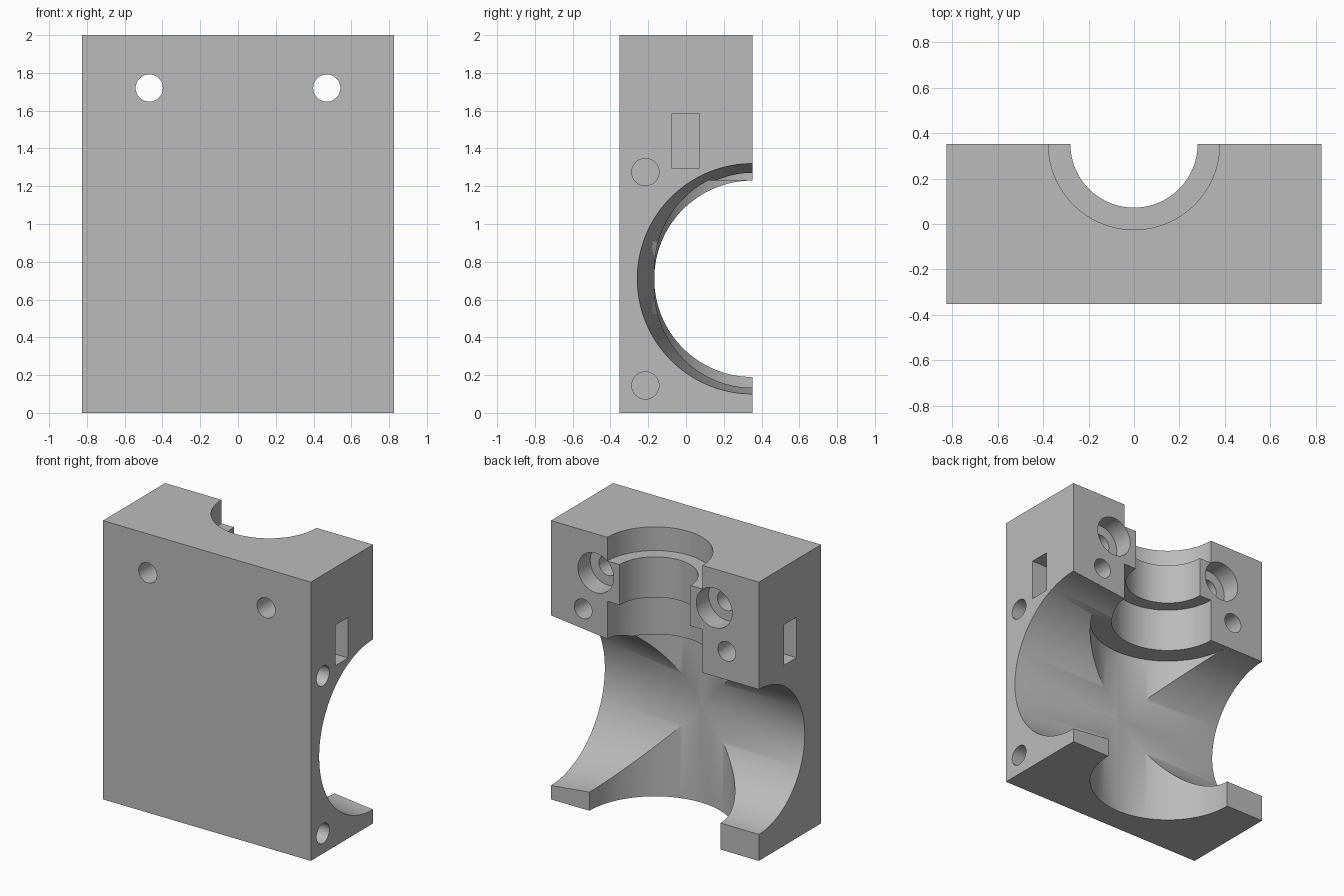
import bpy, bmesh, math
from mathutils import Matrix, Vector

cube = bpy.data.objects.get("Cube")
if cube:
    bpy.data.objects.remove(cube, do_unlink=True)

HALF_X, HALF_Y, HEIGHT = 0.825, 0.352, 2.0
BORE_R, BORE_Z, NECK_R = 0.52, 0.71, 0.377
OUT = 0.1  # how far cutters reach beyond the block

grey = bpy.data.materials.new("plain grey")
grey.use_nodes = True
grey.diffuse_color = (0.5, 0.5, 0.5, 1)
grey.node_tree.nodes["Principled BSDF"].inputs["Base Color"].default_value = (0.5, 0.5, 0.5, 1)


def finish(name, bm):
    bmesh.ops.recalc_face_normals(bm, faces=bm.faces)
    mesh = bpy.data.meshes.new(name)
    bm.to_mesh(mesh)
    bm.free()
    mesh.materials.append(grey)
    obj = bpy.data.objects.new(name, mesh)
    bpy.context.collection.objects.link(obj)
    return obj


def box(name, low, high):
    low, high = Vector(low), Vector(high)
    bm = bmesh.new()
    bmesh.ops.create_cube(bm, size=1)
    bmesh.ops.scale(bm, vec=high - low, verts=bm.verts)
    bmesh.ops.translate(bm, vec=(low + high) / 2, verts=bm.verts)
    return finish(name, bm)


def turned(name, profile, axis, origin, sides):
    """Solid of revolution; profile holds (radius, distance along axis)."""
    bm = bmesh.new()
    rings = []
    for r, d in profile:
        angles = [math.tau * i / sides for i in range(sides)]
        rings.append([bm.verts.new((r * math.cos(a), r * math.sin(a), d)) for a in angles])
    for a, b in zip(rings, rings[1:]):
        for i in range(sides):
            j = (i + 1) % sides
            bm.faces.new((a[i], a[j], b[j], b[i]))
    bm.faces.new(rings[0])
    bm.faces.new(rings[-1])
    turn = Vector((0, 0, 1)).rotation_difference(Vector(axis)).to_matrix().to_4x4()
    bm.transform(Matrix.Translation(origin) @ turn)
    return finish(name, bm)


block = box("clamp_block", (-HALF_X, -HALF_Y, 0), (HALF_X, HALF_Y, HEIGHT))
cutters = []

# Cross bore: straight on one side, flaring on the other
flare = 0.09 / HALF_X
cutters.append(turned("cross_bore", [
    (BORE_R, -HALF_X - OUT), (BORE_R, 0), (BORE_R + flare * (HALF_X + OUT), HALF_X + OUT),
], (1, 0, 0), (0, HALF_Y, BORE_Z), 128))

# Upright bore with stepped neck
cutters.append(turned("upright_bore", [
    (BORE_R, -OUT), (BORE_R, 1.229), (NECK_R, 1.229), (NECK_R, 1.54),
    (0.28, 1.54), (0.28, 1.83), (NECK_R, 1.83), (NECK_R, HEIGHT + OUT),
], (0, 0, 1), (0, HALF_Y, 0), 128))

for side in (-1, 1):
    # Counterbored through holes
    cutters.append(turned("bolt_hole", [
        (0.072, -2 * HALF_Y - OUT), (0.072, -0.14), (0.142, -0.14), (0.142, OUT),
    ], (0, 1, 0), (side * 0.47, HALF_Y, 1.72), 48))
    # Blind screw holes running into the nut slots
    cutters.append(turned("screw_hole", [(0.07, -0.5), (0.07, OUT)],
                          (0, 1, 0), (side * 0.57, HALF_Y, 1.435), 48))
    # Nut slots in the sides
    x1, x2 = sorted((side * 0.44, side * (HALF_X + OUT)))
    cutters.append(box("nut_slot", (x1, -0.075, 1.295), (x2, 0.07, 1.585)))

# Blind holes in one side
for z in (0.145, 1.275):
    cutters.append(turned("side_hole", [(0.072, -0.4), (0.072, OUT)],
                          (1, 0, 0), (HALF_X, -0.215, z), 48))

# Cut everything, then discard the cutters
bpy.context.view_layer.objects.active = block
for cutter in cutters:
    cutter.hide_render = True
    mod = block.modifiers.new(cutter.name, "BOOLEAN")
    mod.operation = "DIFFERENCE"
    mod.solver = "EXACT"
    mod.object = cutter
    bpy.ops.object.modifier_apply(modifier=mod.name)
for cutter in cutters:
    bpy.data.objects.remove(cutter, do_unlink=True)

bpy.ops.object.select_all(action="DESELECT")
block.select_set(True)
bpy.ops.object.shade_smooth_by_angle(angle=math.radians(30))
